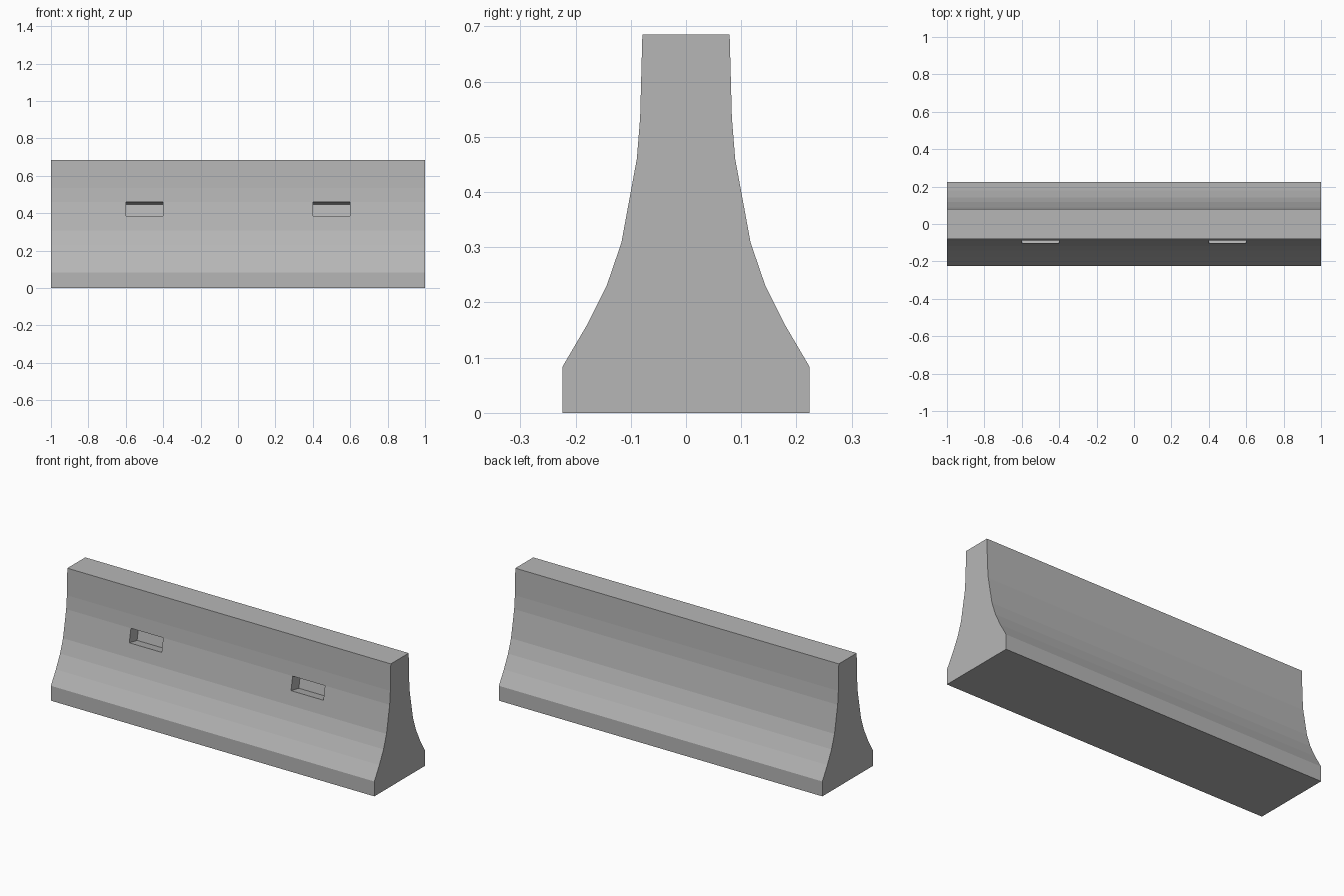
import bpy, bmesh

if "Cube" in bpy.data.objects:
    bpy.data.objects.remove(bpy.data.objects["Cube"])

# Half profile of the barrier (half width, height), bottom to top
half = [(0.224, 0.0), (0.224, 0.083), (0.18, 0.158), (0.143, 0.232), (0.117, 0.308),
        (0.103, 0.384), (0.089, 0.46), (0.083, 0.535), (0.081, 0.61), (0.079, 0.685)]
profile = [(-y, z) for y, z in half] + [(y, z) for y, z in reversed(half)]
stations = [-1.0, -0.6, -0.4, 0.4, 0.6, 1.0]
POCKET_ROW, POCKET_SPANS, POCKET_DEPTH = 5, (1, 3), 0.07

bm = bmesh.new()
rings = [[bm.verts.new((x, y, z)) for y, z in profile] for x in stations]
n = len(profile)

# Skin between stations, keeping the two front faces that become pockets
pockets = []
for i, (a, b) in enumerate(zip(rings, rings[1:])):
    for j in range(n):
        k = (j + 1) % n
        f = bm.faces.new((a[j], a[k], b[k], b[j]))
        if j == POCKET_ROW and i in POCKET_SPANS:
            pockets.append(f)

# End caps
bm.faces.new(rings[0])
bm.faces.new(rings[-1][::-1])
bmesh.ops.recalc_face_normals(bm, faces=bm.faces)
bm.normal_update()

# Forklift pockets pushed straight into the front face
for f in pockets:
    inward = -f.normal * POCKET_DEPTH
    new = bmesh.ops.extrude_discrete_faces(bm, faces=[f])["faces"][0]
    bmesh.ops.translate(bm, verts=new.verts, vec=inward)

bmesh.ops.recalc_face_normals(bm, faces=bm.faces)
mesh = bpy.data.meshes.new("concrete_barrier")
bm.to_mesh(mesh)
bm.free()

# Mid-grey concrete
concrete = bpy.data.materials.new("concrete")
concrete.diffuse_color = (0.47, 0.47, 0.47, 1.0)
concrete.use_nodes = True
concrete.node_tree.nodes["Principled BSDF"].inputs["Base Color"].default_value = concrete.diffuse_color
mesh.materials.append(concrete)
bpy.context.collection.objects.link(bpy.data.objects.new("concrete_barrier", mesh))
